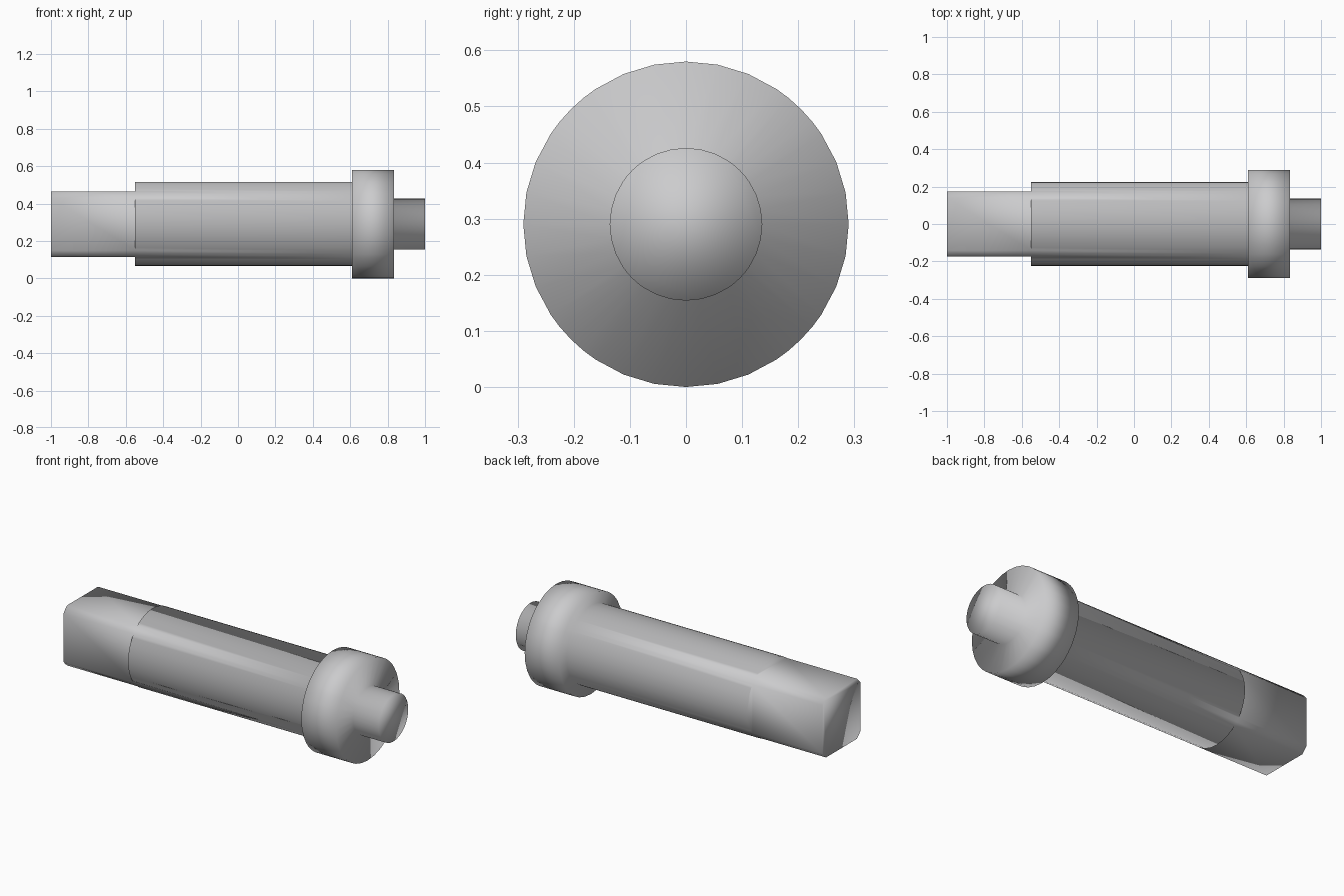
import bpy, bmesh, math

if "Cube" in bpy.data.objects:
    bpy.data.objects.remove(bpy.data.objects["Cube"])

CZ = 0.29          # height of the pin axis
R = 0.225          # shaft radius
FLAT = 0.175       # half width across the flats of the square end

# Ring angles: 32 even steps plus the points where the flats meet the round shaft
a = math.asin(FLAT / R)
b = math.pi / 2 - a
corners = [(q * math.pi / 2 + b, q * math.pi / 2 + a) for q in range(4)]
angles = [i * math.tau / 32 for i in range(32)]
angles += [t for pair in corners for t in pair]
angles.sort()
N = len(angles)

bm = bmesh.new()


def point(x, r, t):
    return bm.verts.new((x, r * math.cos(t), CZ + r * math.sin(t)))


# Turned body: shaft, collar and nub
profile = [(-0.55, R), (0.61, R), (0.61, 0.29), (0.835, 0.29),
           (0.835, 0.136), (1.0, 0.136)]
rings = [[point(x, r, t) for t in angles] for x, r in profile]
for r0, r1 in zip(rings, rings[1:]):
    for i in range(N):
        j = (i + 1) % N
        bm.faces.new((r0[i], r0[j], r1[j], r1[i]))
bm.faces.new(rings[-1])

# Square end with rounded corners that carry on from the shaft
shaft = rings[0]
end = []
spans = []
for lo, hi in corners:
    i, j = angles.index(lo), angles.index(hi)
    outer = [point(-1.0, R, t) for t in angles[i:j + 1]]
    inner = shaft[i:j + 1]
    for k in range(len(outer) - 1):
        bm.faces.new((outer[k], outer[k + 1], inner[k + 1], inner[k]))
    end += outer
    spans.append((i, j, outer))

# Flats and the steps behind them
for q in range(4):
    _, j, outer = spans[q]
    i2, _, outer2 = spans[(q + 1) % 4]
    bm.faces.new((outer[-1], outer2[0], shaft[i2], shaft[j]))
    count = (i2 - j) % N
    bm.faces.new([shaft[(j + k) % N] for k in range(count + 1)])
bm.faces.new(end)

bmesh.ops.recalc_face_normals(bm, faces=bm.faces[:])
for f in bm.faces:
    f.smooth = True

mesh = bpy.data.meshes.new("drive_pin")
bm.to_mesh(mesh)
bm.free()
steel = bpy.data.materials.new("grey_steel")
steel.diffuse_color = (0.6, 0.6, 0.61, 1.0)
steel.use_nodes = True
steel.node_tree.nodes["Principled BSDF"].inputs["Base Color"].default_value = steel.diffuse_color
mesh.materials.append(steel)
pin = bpy.data.objects.new("drive_pin", mesh)
bpy.context.collection.objects.link(pin)
